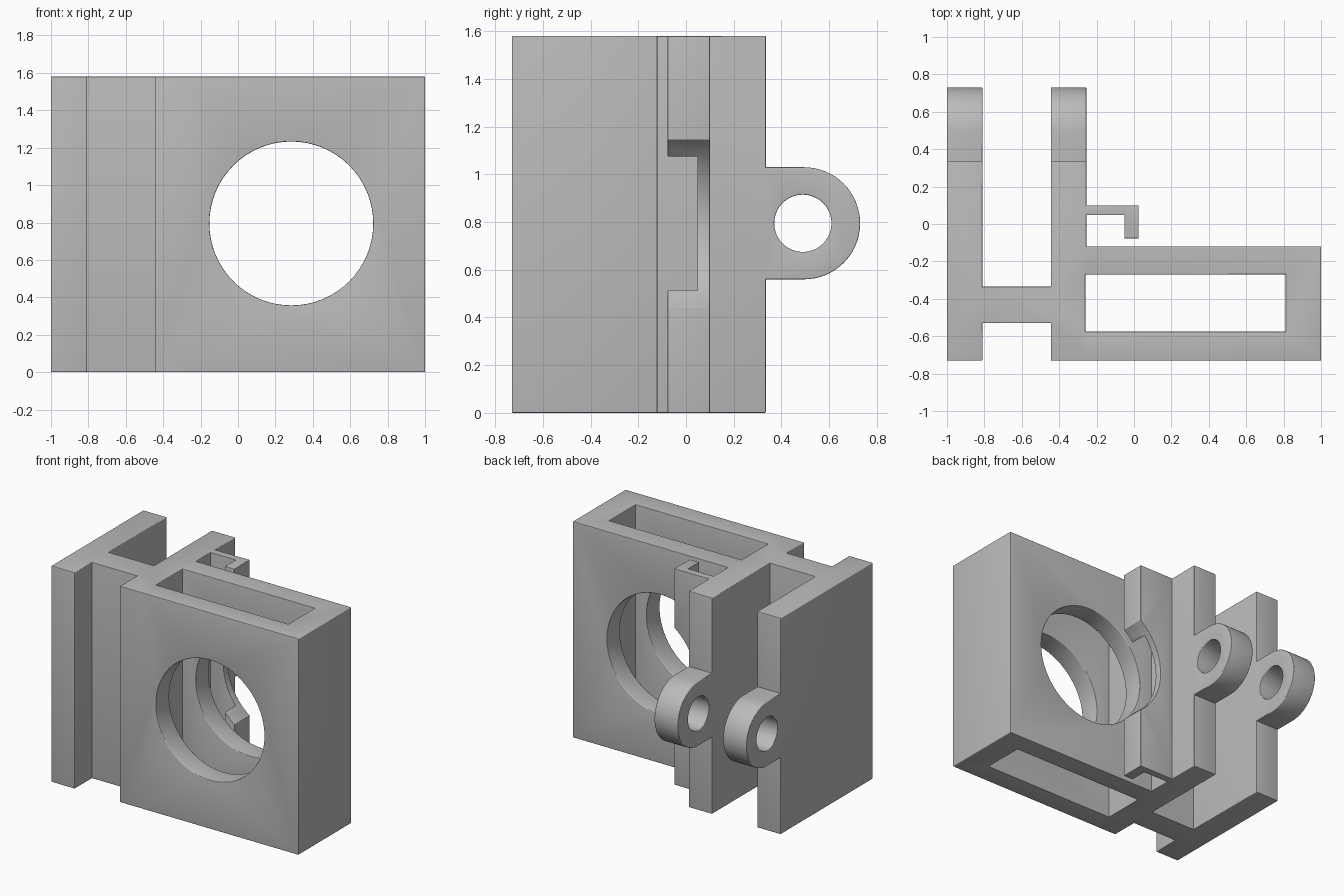
import bpy, bmesh, math
from mathutils import Matrix

if "Cube" in bpy.data.objects:
    bpy.data.objects.remove(bpy.data.objects["Cube"])

H = 1.58
MID = 0.795
grey = bpy.data.materials.new("light grey")
grey.use_nodes = True
grey.diffuse_color = (0.5, 0.5, 0.5, 1)
grey.node_tree.nodes["Principled BSDF"].inputs["Base Color"].default_value = (0.5, 0.5, 0.5, 1)


def make(name, bm):
    bmesh.ops.recalc_face_normals(bm, faces=bm.faces)
    mesh = bpy.data.meshes.new(name)
    bm.to_mesh(mesh)
    bm.free()
    mesh.materials.append(grey)
    ob = bpy.data.objects.new(name, mesh)
    bpy.context.collection.objects.link(ob)
    return ob


def prism(name, points, direction):
    """Closed outline pushed along a direction."""
    bm = bmesh.new()
    face = bm.faces.new([bm.verts.new(p) for p in points])
    out = bmesh.ops.extrude_face_region(bm, geom=[face])
    verts = [v for v in out["geom"] if isinstance(v, bmesh.types.BMVert)]
    bmesh.ops.translate(bm, verts=verts, vec=direction)
    return make(name, bm)


def box(name, x0, x1, y0, y1, z0=0, z1=H):
    return prism(name, [(x0, y0, z0), (x1, y0, z0), (x1, y1, z0), (x0, y1, z0)], (0, 0, z1 - z0))


def cylinder(name, center, radius, depth, axis):
    bm = bmesh.new()
    turn = Matrix.Rotation(math.pi / 2, 4, axis)
    bmesh.ops.create_cone(bm, cap_ends=True, segments=64, radius1=radius, radius2=radius,
                          depth=depth, matrix=Matrix.Translation(center) @ turn)
    return make(name, bm)


def boolean(target, tool, operation):
    mod = target.modifiers.new(operation, 'BOOLEAN')
    mod.operation = operation
    mod.solver = 'EXACT'
    mod.object = tool
    bpy.context.view_layer.update()
    result = target.evaluated_get(bpy.context.evaluated_depsgraph_get())
    mesh = bpy.data.meshes.new_from_object(result)
    target.modifiers.clear()
    target.data = mesh
    bpy.data.objects.remove(tool)


def round_edges(ob, width):
    """Round the outward corners and leave the inward ones crisp."""
    bm = bmesh.new()
    bm.from_mesh(ob.data)
    bmesh.ops.remove_doubles(bm, verts=bm.verts, dist=0.0005)
    bmesh.ops.dissolve_limit(bm, angle_limit=0.01, verts=bm.verts, edges=bm.edges)
    layer = bm.edges.layers.float.new("bevel_weight_edge")
    for e in bm.edges:
        if len(e.link_faces) == 2 and e.calc_face_angle_signed() > 0.6:
            e[layer] = 1
    bm.to_mesh(ob.data)
    bm.free()
    mod = ob.modifiers.new("rounded edges", 'BEVEL')
    mod.limit_method = 'WEIGHT'
    mod.width = width
    mod.segments = 4
    bpy.context.view_layer.update()
    result = ob.evaluated_get(bpy.context.evaluated_depsgraph_get())
    mesh = bpy.data.meshes.new_from_object(result)
    ob.modifiers.clear()
    ob.data = mesh
    bpy.ops.object.select_all(action='DESELECT')
    ob.select_set(True)
    bpy.context.view_layer.objects.active = ob
    bpy.ops.object.shade_smooth_by_angle(angle=math.radians(35))


# Plates with a pierced, round-ended hinge tab on the back
def plate(name, x0, x1):
    r, cy = 0.235, 0.495
    arc = [(x0, cy + r * math.sin(a), MID - r * math.cos(a))
           for a in [math.pi * i / 32 for i in range(33)]]
    outline = [(x0, -0.73, 0), (x0, 0.335, 0), (x0, 0.335, MID - r), *arc,
               (x0, 0.335, MID + r), (x0, 0.335, H), (x0, -0.73, H)]
    ob = prism(name, outline, (x1 - x0, 0, 0))
    boolean(ob, cylinder("pin_cutter", ((x0 + x1) / 2, 0.49, MID), 0.12, 0.5, 'Y'), 'DIFFERENCE')
    return ob


body = plate("bracket_body", -0.445, -0.255)
boolean(body, plate("outer_plate", -1, -0.81), 'UNION')

# Web joining the plates, and the hollow box
boolean(body, box("web", -0.9, -0.35, -0.53, -0.335), 'UNION')
boolean(body, box("hollow_box", -0.445, 1, -0.73, -0.12), 'UNION')
boolean(body, box("cavity_cutter", -0.26, 0.81, -0.575, -0.27, -0.2, H + 0.2), 'DIFFERENCE')

# Round opening through the box walls and the hooked lip
bore = (0.285, -0.2, MID)
boolean(body, cylinder("bore_cutter", bore, 0.438, 1.6, 'X'), 'DIFFERENCE')
round_edges(body, 0.026)

hook_plan = [(-0.29, 0.048), (-0.052, 0.048), (-0.052, -0.077), (0.024, -0.077),
             (0.024, 0.1), (-0.29, 0.1)]
hook = prism("hooked_lip", [(x, y, 0) for x, y in hook_plan], (0, 0, H))
boolean(hook, cylinder("bore_cutter", bore, 0.438, 1.6, 'X'), 'DIFFERENCE')
round_edges(hook, 0.013)
